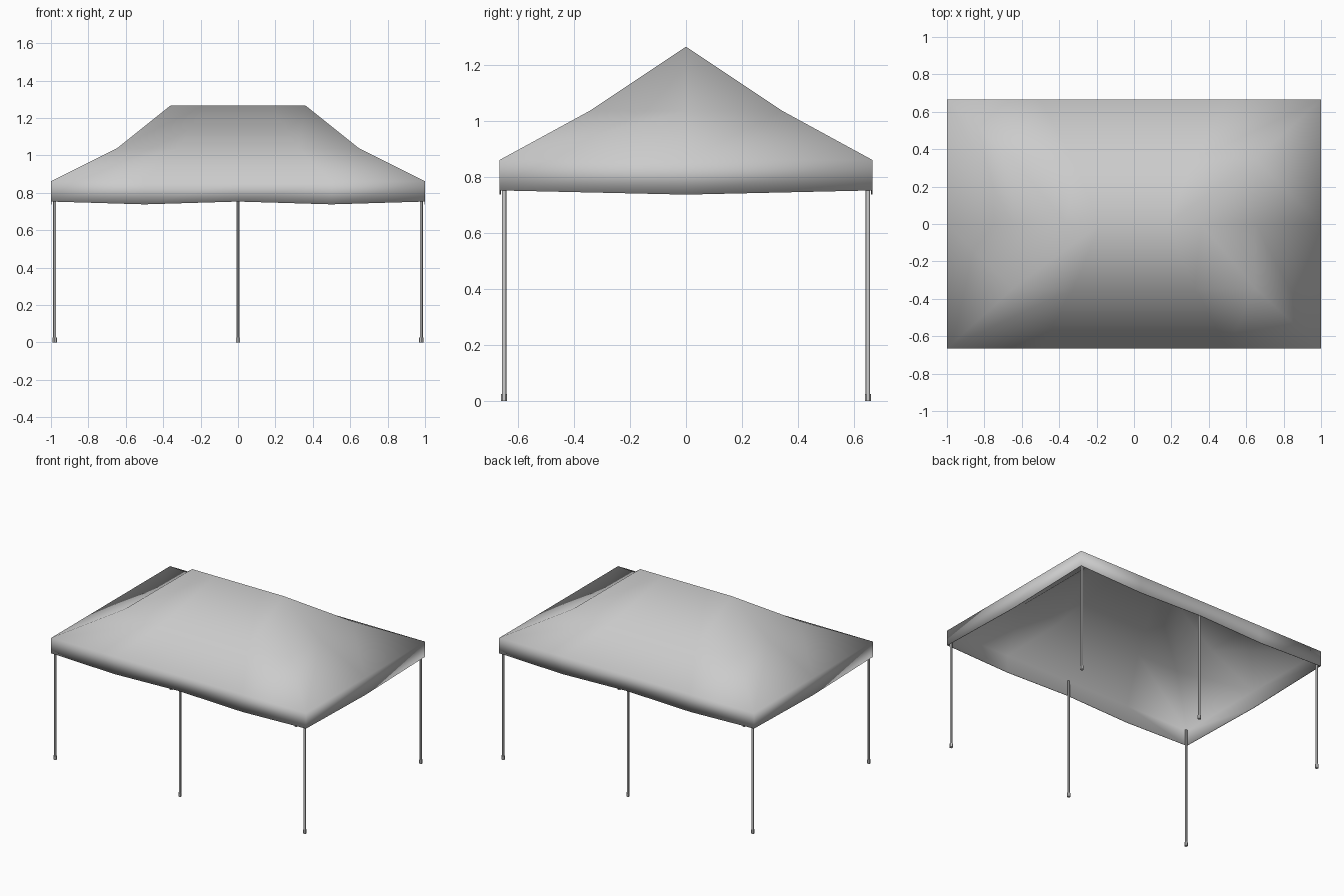
import bpy, bmesh

if "Cube" in bpy.data.objects:
    bpy.data.objects.remove(bpy.data.objects["Cube"])

# Canopy: stacked rectangular rings from scalloped valance up to the ridge
RIM = ([(-1, -1), (-.5, -1), (0, -1), (.5, -1), (1, -1), (1, 0)])
RIM += [(-x, -y) for x, y in RIM]


def hem(x, y):
    # Hem dips midway between the legs
    return 0.738 if abs(x) == .5 or y == 0 else 0.753


LEVELS = [(1.0, .666, None), (1.0, .666, .862), (.648, .345, 1.037), (.36, 0, 1.267)]
bm = bmesh.new()
rings = [[bm.verts.new((x * sx, y * sy, hem(x, y) if z is None else z)) for x, y in RIM]
         for sx, sy, z in LEVELS]
n = len(RIM)
for low, high in zip(rings, rings[1:]):
    for i in range(n):
        j = (i + 1) % n
        bm.faces.new((low[i], low[j], high[j], high[i]))
bmesh.ops.remove_doubles(bm, verts=bm.verts, dist=1e-4)
for f in bm.faces:
    f.smooth = True
mesh = bpy.data.meshes.new("canopy")
bm.to_mesh(mesh)
bm.free()
canopy = bpy.data.objects.new("canopy", mesh)
bpy.context.collection.objects.link(canopy)
cloth = canopy.modifiers.new("cloth_thickness", 'SOLIDIFY')
cloth.thickness = 0.004
cloth.offset = -1


def tube(name, x, y, z0, z1, r):
    bpy.ops.mesh.primitive_cylinder_add(vertices=12, radius=r, depth=z1 - z0,
                                        location=(x, y, (z0 + z1) / 2))
    bpy.context.object.name = name
    bpy.ops.object.shade_smooth_by_angle()


# Six poles with rubber feet
for side, y in (("front", -.65), ("back", .65)):
    for place, x in (("left", -.98), ("middle", 0), ("right", .98)):
        tube(f"{side}_{place}_leg", x, y, .004, .855, .008)
        tube(f"{side}_{place}_foot", x, y, 0, .026, .011)
